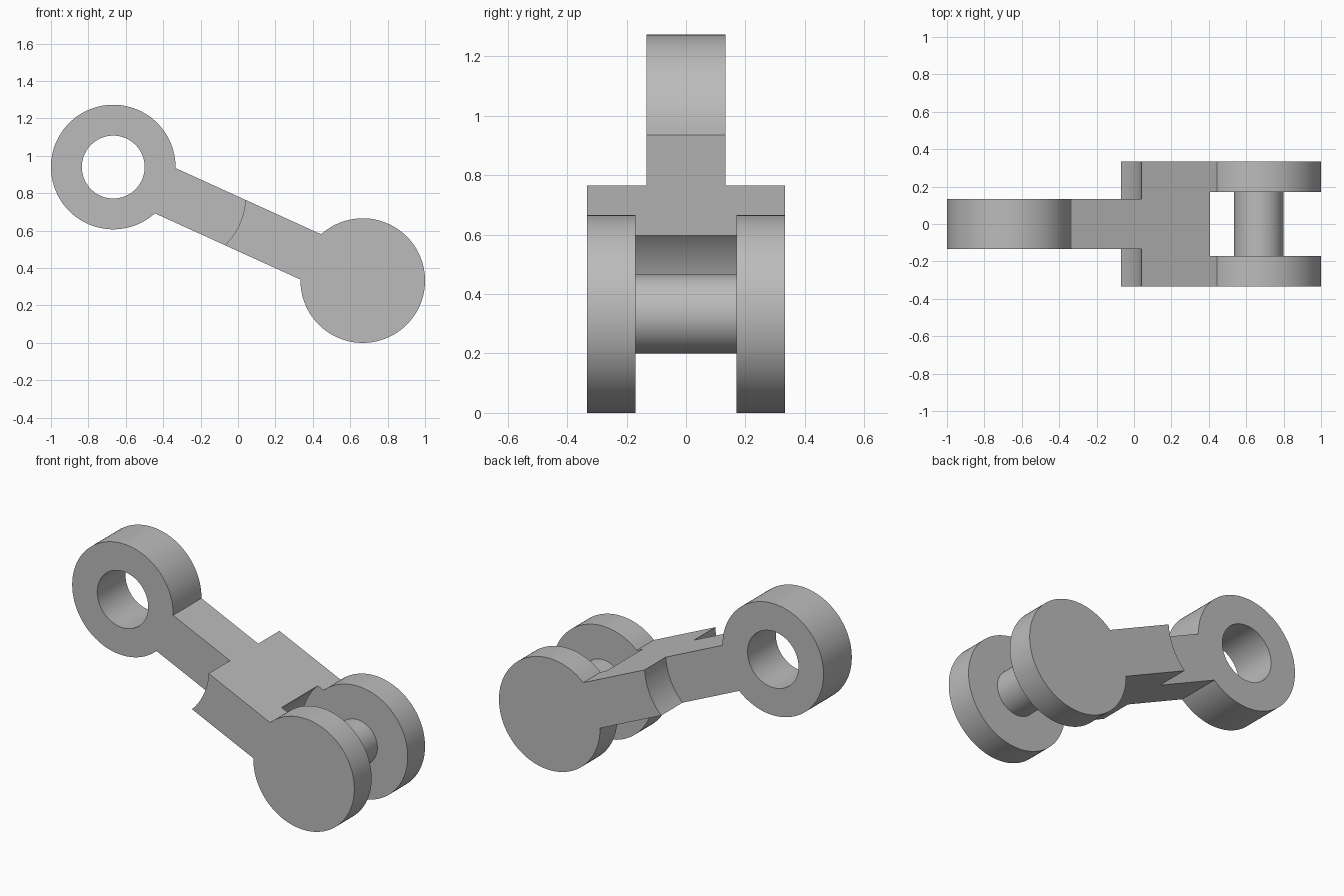
import bpy, bmesh, math
from mathutils import Vector

old = bpy.data.objects.get("Cube")
if old:
    bpy.data.objects.remove(old, do_unlink=True)

# Main dimensions
EYE = Vector((-0.667, 0.94))      # eye centre (x, z)
FORK = Vector((0.667, 0.333))     # fork centre (x, z)
R, HOLE, PIN, POCKET = 0.333, 0.168, 0.133, 0.371
HALF = 0.133                      # half height of bar, half width of eye
WIDE, GAP = 0.333, 0.17           # half width of fork and of its slot
SPAN = (FORK - EYE).length
U = (FORK - EYE).normalized()     # along the bar
V = Vector((-U.y, U.x))           # across the bar
SHOULDER = 0.37                   # centre of the shoulder arc along the bar

steel = bpy.data.materials.new("plain grey")
steel.use_nodes = True
grey = (0.5, 0.5, 0.5, 1)
steel.diffuse_color = grey
steel.node_tree.nodes["Principled BSDF"].inputs["Base Color"].default_value = grey


def arc(centre, radius, start, end, steps):
    """Points on an arc, in bar coordinates (along, across)."""
    return [(centre + radius * math.cos(start + (end - start) * i / steps),
             radius * math.sin(start + (end - start) * i / steps))
            for i in range(steps + 1)]


def extrude(name, outline, half):
    """Prism of an outline, centred on y = 0."""
    bm = bmesh.new()
    verts = []
    for a, c in outline:
        p = EYE + U * a + V * c
        verts.append(bm.verts.new((p.x, -half, p.y)))
    face = bm.faces.new(verts)
    out = bmesh.ops.extrude_face_region(bm, geom=[face])
    moved = [g for g in out["geom"] if isinstance(g, bmesh.types.BMVert)]
    bmesh.ops.translate(bm, verts=moved, vec=(0, 2 * half, 0))
    bmesh.ops.recalc_face_normals(bm, faces=bm.faces)
    mesh = bpy.data.meshes.new(name)
    bm.to_mesh(mesh)
    bm.free()
    mesh.materials.append(steel)
    obj = bpy.data.objects.new(name, mesh)
    bpy.context.collection.objects.link(obj)
    return obj


def cylinder(name, along, radius, half):
    return extrude(name, arc(along, radius, 0, math.tau, 96)[:-1], half)


def cut(obj, cutter):
    mod = obj.modifiers.new("cut", 'BOOLEAN')
    mod.operation = 'DIFFERENCE'
    mod.solver = 'EXACT'
    mod.object = cutter
    bpy.context.view_layer.objects.active = obj
    bpy.ops.object.modifier_apply(modifier=mod.name)
    bpy.data.objects.remove(cutter, do_unlink=True)


meet = math.asin(HALF / R)        # where the bar meets a round end
bow = math.asin(HALF / POCKET)    # half angle of the shoulder arc
shoulder = arc(SHOULDER, POCKET, -bow, bow, 16)

# Eye with its arm, ending on the shoulder arc
eye_arm = extrude("eye_arm", arc(0, R, meet, math.tau - meet, 96) + shoulder, HALF)
cut(eye_arm, cylinder("eye_hole", 0, HOLE, WIDE))

# Wide bar with two round cheeks, slotted by a round pocket
cheeks = arc(SPAN, R, -math.pi + meet, math.pi - meet, 96)
fork = extrude("fork", cheeks + shoulder[::-1], WIDE)
cut(fork, cylinder("fork_pocket", SPAN, POCKET, GAP))

# Pin between the cheeks
pin = cylinder("pin", SPAN, PIN, GAP)

for obj in (eye_arm, fork, pin):
    bpy.ops.object.select_all(action='DESELECT')
    obj.select_set(True)
    bpy.context.view_layer.objects.active = obj
    bpy.ops.object.shade_smooth_by_angle(angle=math.radians(20))
